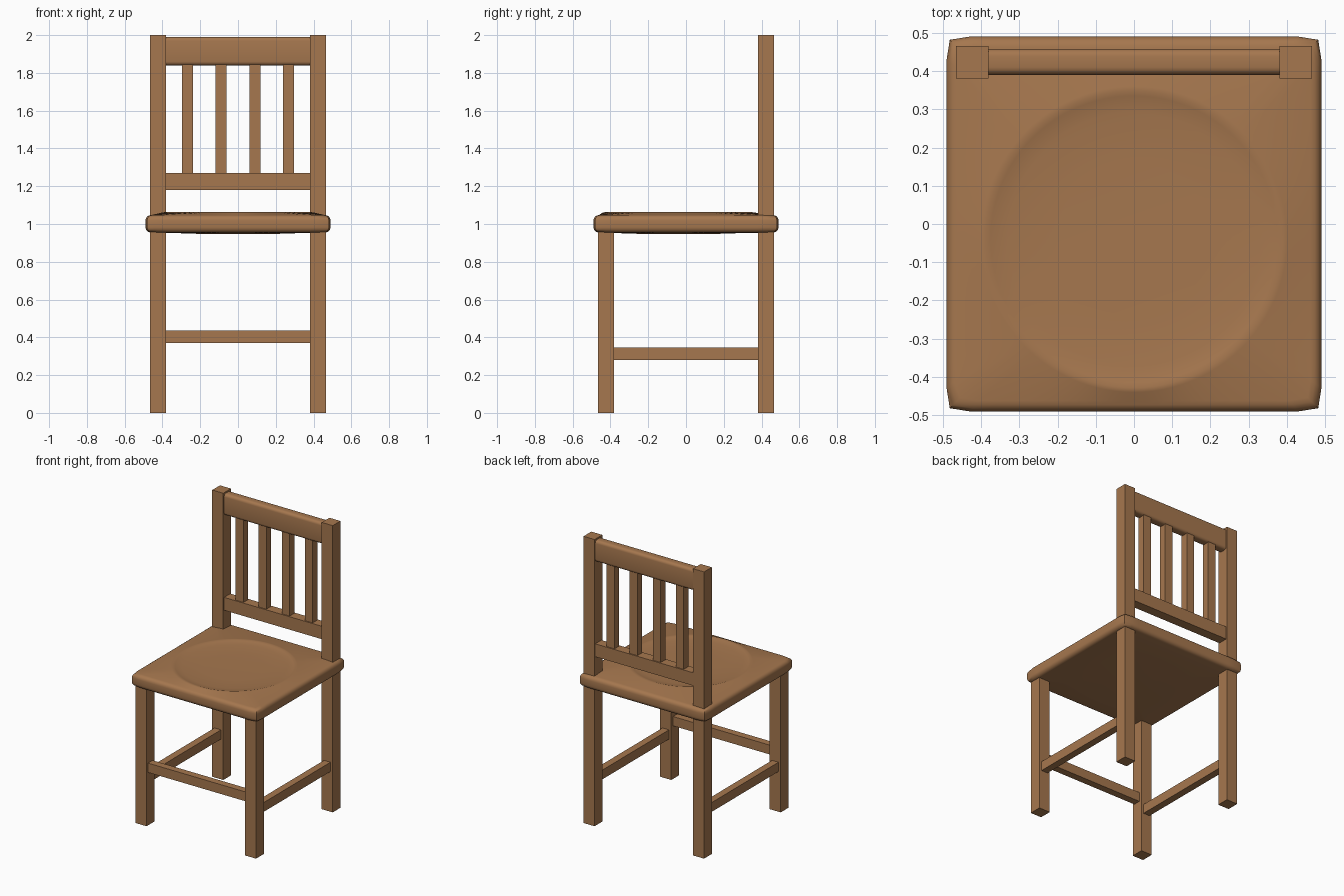
import bpy, bmesh, math

if "Cube" in bpy.data.objects:
    bpy.data.objects.remove(bpy.data.objects["Cube"])

wood = bpy.data.materials.new("warm_wood")
wood.diffuse_color = (0.38, 0.185, 0.077, 1)
wood.use_nodes = True
wood.node_tree.nodes["Principled BSDF"].inputs["Base Color"].default_value = wood.diffuse_color


def finish(name, bm):
    bmesh.ops.recalc_face_normals(bm, faces=bm.faces)
    me = bpy.data.meshes.new(name)
    bm.to_mesh(me)
    bm.free()
    me.materials.append(wood)
    ob = bpy.data.objects.new(name, me)
    bpy.context.collection.objects.link(ob)
    return ob


def box(name, x, y, z):
    """Box from (min, max) pairs on each axis."""
    bm = bmesh.new()
    bmesh.ops.create_cube(bm, size=1)
    for v in bm.verts:
        for i, (lo, hi) in enumerate((x, y, z)):
            v.co[i] = (lo + hi) / 2 + v.co[i] * (hi - lo)
    return finish(name, bm)


def smooth(ob, angle):
    bpy.ops.object.select_all(action='DESELECT')
    ob.select_set(True)
    bpy.context.view_layer.objects.active = ob
    bpy.ops.object.shade_smooth_by_angle(angle=math.radians(angle))


# Legs: short in front, full-height posts at the back
IN, OUT = 0.38, 0.465
for side, x in (("left", (-OUT, -IN)), ("right", (IN, OUT))):
    box("front_leg_" + side, x, (-OUT, -IN), (0, 0.98))
    box("back_post_" + side, x, (IN, OUT), (0, 2))
    mid = sum(x) / 2
    box("side_stretcher_" + side, (mid - 0.025, mid + 0.025), (-IN, IN), (0.28, 0.345))
box("front_stretcher", (-IN, IN), (-0.45, -0.40), (0.37, 0.435))

# Backrest: lower rail, slats, rounded top rail
box("lower_back_rail", (-IN, IN), (0.39, 0.458), (1.18, 1.27))
for i, x in enumerate((-0.267, -0.09, 0.09, 0.267)):
    box(f"back_slat_{i + 1}", (x - 0.03, x + 0.03), (0.398, 0.45), (1.265, 1.85))
rail = box("top_back_rail", (-IN, IN), (0.39, 0.458), (1.84, 1.99))
bm = bmesh.new()
bm.from_mesh(rail.data)
long_edges = [e for e in bm.edges if abs(e.verts[0].co.x - e.verts[1].co.x) > 0.5]
bmesh.ops.bevel(bm, geom=long_edges, offset=0.02, segments=4, profile=0.5, affect='EDGES')
bm.to_mesh(rail.data)
bm.free()
smooth(rail, 40)

# Seat: rounded square edge blending into a shallow round dish
N = 96


def ring(bm, size, z, square):
    loop = []
    for i in range(N):
        a = 2 * math.pi * i / N
        c, s = math.cos(a), math.sin(a)
        if square:
            r = size / (abs(c) ** 40 + abs(s) ** 40) ** (1 / 40)
            loop.append(bm.verts.new((r * c, r * s, z)))
        else:
            loop.append(bm.verts.new((size * c, size * s - 0.04, z)))
    return loop


bm = bmesh.new()
profile = [(0.15, 0.946, False), (0.30, 0.951, False), (0.462, 0.955, True)]
for k in range(1, 5):
    a = math.pi / 2 * k / 4
    profile.append((0.462 + 0.028 * math.sin(a), 0.983 - 0.028 * math.cos(a), True))
for k in range(5):
    a = math.pi / 2 * k / 4
    profile.append((0.462 + 0.028 * math.cos(a), 1.019 + 0.028 * math.sin(a), True))
profile += [(0.40, 1.061, False), (0.388, 1.063, False), (0.375, 1.059, False),
            (0.33, 1.053, False), (0.2, 1.049, False)]
rings = [ring(bm, *p) for p in profile]
for a, b in zip(rings, rings[1:]):
    for i in range(N):
        j = (i + 1) % N
        bm.faces.new((a[i], a[j], b[j], b[i]))
bm.faces.new(rings[0][::-1])
bm.faces.new(rings[-1])
smooth(finish("seat", bm), 40)
